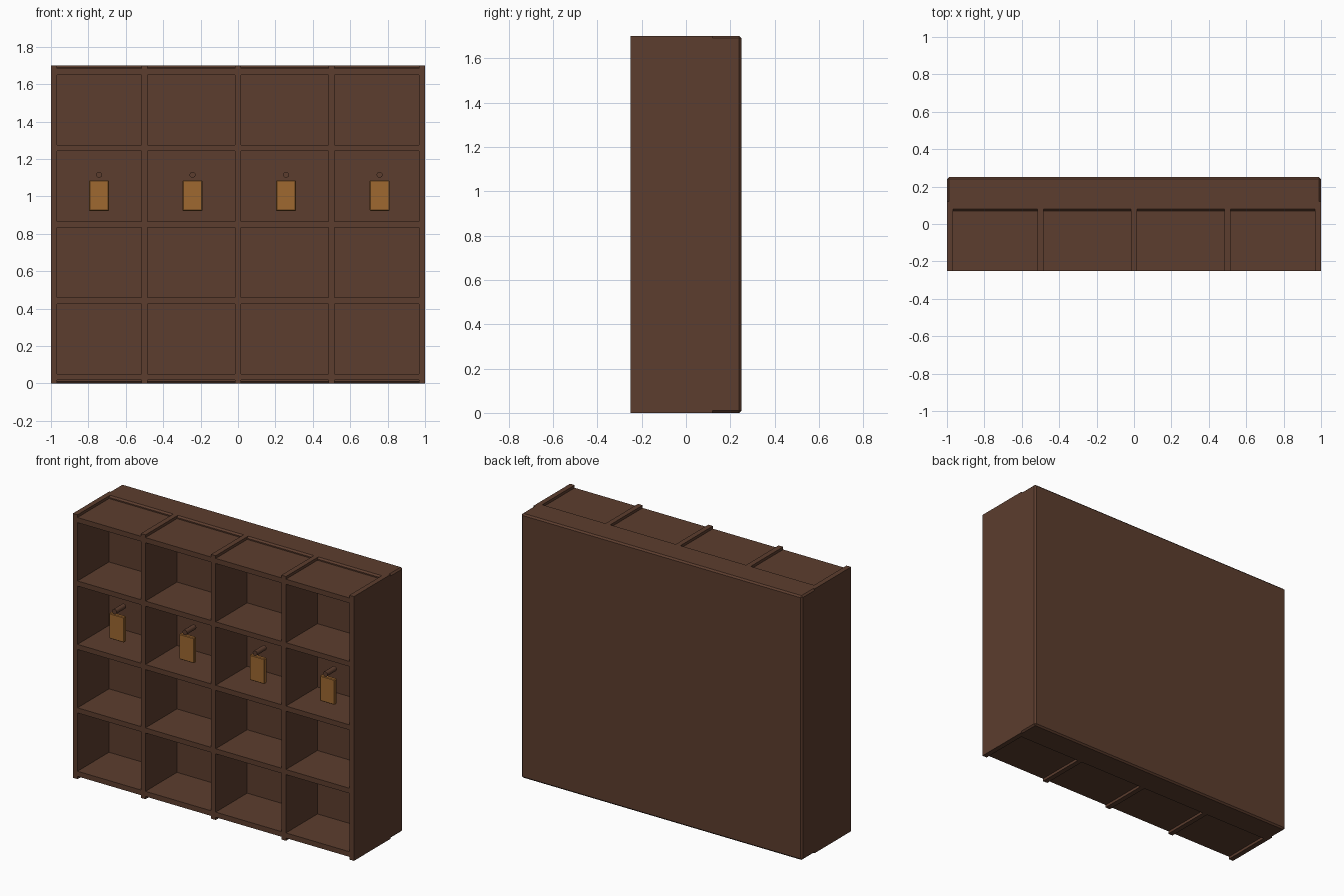
import bpy, math

if "Cube" in bpy.data.objects:
    bpy.data.objects.remove(bpy.data.objects["Cube"])


def material(name, rgb):
    m = bpy.data.materials.new(name)
    m.diffuse_color = (*rgb, 1.0)
    m.use_nodes = True
    m.node_tree.nodes["Principled BSDF"].inputs["Base Color"].default_value = m.diffuse_color
    return m


WOOD = material("dark_wood", (0.107, 0.0467, 0.0273))
TAG = material("amber_wood", (0.342, 0.138, 0.030))


def box(name, x, y, z, mat, bevel=0.0):
    """Box from (min, max) pairs, optionally chamfered."""
    bpy.ops.mesh.primitive_cube_add(
        size=1, location=(sum(x) / 2, sum(y) / 2, sum(z) / 2))
    o = bpy.context.object
    o.name = name
    o.scale = (x[1] - x[0], y[1] - y[0], z[1] - z[0])
    bpy.ops.object.transform_apply(location=False, rotation=False, scale=True)
    o.data.materials.append(mat)
    if bevel:
        b = o.modifiers.new("chamfer", 'BEVEL')
        b.width = bevel
        b.segments = 1
    return o


HEIGHT = 1.70
FRONT = -0.25
T = 0.033  # board thickness

# thick back block with chamfered edges
box("back_block", (-1, 1), (0.07, 0.25), (0, HEIGHT), WOOD, 0.01)

# upright boards: two sides and three dividers
for i, cx in enumerate((-1 + T / 2, -0.5, 0, 0.5, 1 - T / 2)):
    name = "side_panel" if i in (0, 4) else "divider"
    box(name, (cx - T / 2, cx + T / 2), (FRONT, 0.12), (0, HEIGHT), WOOD)

# five shelves, the end ones set slightly in from top and bottom
for i in range(5):
    cz = 0.85 + (i - 2) * 0.408
    box("shelf", (-0.99, 0.99), (FRONT, 0.12), (cz - T / 2, cz + T / 2), WOOD)

# hanging tags and pegs in the third row
for i in range(4):
    cx = -0.743 + 0.5 * i
    box("key_tag", (cx - 0.053, cx + 0.053), (-0.175, -0.15),
        (0.922, 1.085), TAG, 0.004)
    bpy.ops.mesh.primitive_cylinder_add(
        vertices=16, radius=0.016, depth=0.095,
        location=(cx, -0.147, 1.115), rotation=(math.pi / 2, 0, 0))
    peg = bpy.context.object
    peg.name = "peg"
    peg.data.materials.append(WOOD)
    bpy.ops.object.shade_smooth_by_angle()
